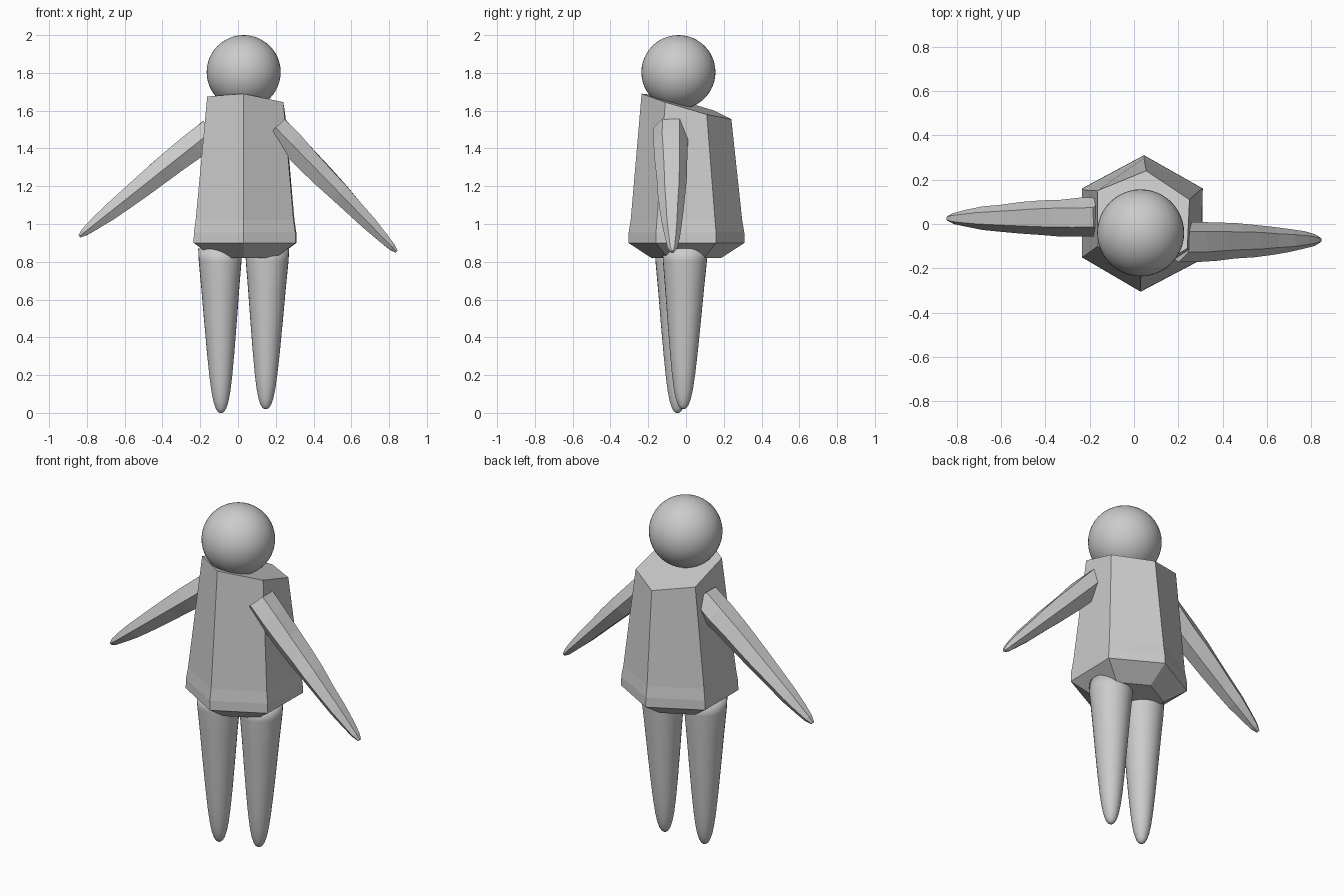
import bpy, bmesh, random
from math import cos, sin, pi
from mathutils import Vector

if "Cube" in bpy.data.objects:
    bpy.data.objects.remove(bpy.data.objects["Cube"])

random.seed(4)


def loft(name, rings, smooth=False):
    """Skin a closed mesh over rings of equal vertex count, capping both ends."""
    bm = bmesh.new()
    loops = [[bm.verts.new(p) for p in ring] for ring in rings]
    n = len(loops[0])
    for a, b in zip(loops, loops[1:]):
        for i in range(n):
            j = (i + 1) % n
            bm.faces.new((a[i], a[j], b[j], b[i]))
    bm.faces.new(loops[0])
    bm.faces.new(loops[-1])
    bmesh.ops.recalc_face_normals(bm, faces=bm.faces)
    me = bpy.data.meshes.new(name)
    bm.to_mesh(me)
    bm.free()
    ob = bpy.data.objects.new(name, me)
    bpy.context.collection.objects.link(ob)
    if smooth:
        me.shade_smooth()
    return ob


# Head
bpy.ops.mesh.primitive_uv_sphere_add(segments=48, ring_count=24, radius=0.196,
                                     location=(0.03, -0.04, 1.804))
bpy.context.object.name = "head"
bpy.ops.object.shade_smooth()

# Torso: six-sided, flaring to the hem, with a sloping shoulder plane
top = [Vector(p) for p in ((0.03, -0.235, 1.69), (0.24, -0.11, 1.645),
                           (0.25, 0.11, 1.58), (0.055, 0.24, 1.555),
                           (-0.165, 0.15, 1.6), (-0.163, -0.10, 1.675))]
hem = [Vector(p) for p in ((0.03, -0.305, 0.9), (0.305, -0.16, 0.9),
                           (0.31, 0.16, 0.9), (0.045, 0.31, 0.9),
                           (-0.235, 0.16, 0.9), (-0.235, -0.15, 0.9))]
centre = Vector((0.035, 0.0, 0.0))


def hem_ring(scale, z):
    ring = [centre + (p - centre) * scale for p in hem]
    return [(p.x, p.y, z) for p in ring]


loft("torso", [hem_ring(0.6, 0.82), hem_ring(1, 0.9), hem_ring(0.995, 0.955),
               hem_ring(0.96, 1.02), top])


# Arms: faceted six-sided tapers, slightly uneven
def arm(name, base, tip, wide, deep):
    base, tip = Vector(base), Vector(tip)
    axis = (tip - base).normalized()
    side = Vector((0, 1, 0))
    up = axis.cross(side).normalized()
    rings = []
    for t, s in ((0, 1.0), (0.13, 1.0), (0.27, 0.94), (0.4, 0.87), (0.53, 0.79),
                 (0.66, 0.68), (0.78, 0.58), (0.89, 0.42), (0.96, 0.29), (1, 0.12)):
        c = base.lerp(tip, t)
        rings.append([c + s * random.uniform(0.96, 1.04) *
                      (side * deep * cos(k * pi / 3) + up * wide * sin(k * pi / 3))
                      for k in range(6)])
    loft(name, rings)


arm("left_arm", (-0.14, 0.03, 1.49), (-0.84, 0.025, 0.935), 0.083, 0.088)
arm("right_arm", (0.2, -0.08, 1.51), (0.84, -0.072, 0.853), 0.076, 0.092)


# Legs: smooth rounded tapers
def leg(name, x, y, foot_x, foot_y, z0):
    rings = []
    for t, r in ((0, 0.008), (0.01, 0.019), (0.03, 0.029), (0.07, 0.04), (0.13, 0.05),
                 (0.22, 0.06), (0.36, 0.072), (0.55, 0.086), (0.75, 0.1),
                 (0.92, 0.113), (1, 0.116)):
        cx, cy = foot_x + (x - foot_x) * t, foot_y + (y - foot_y) * t
        z = z0 + (0.87 - z0) * t
        rings.append([(cx + r * cos(a * pi / 16), cy + r * 1.03 * sin(a * pi / 16), z)
                      for a in range(32)])
    loft(name, rings, smooth=True)


leg("left_leg", -0.095, -0.045, -0.09, -0.045, 0.0)
leg("right_leg", 0.155, -0.005, 0.147, -0.015, 0.02)
